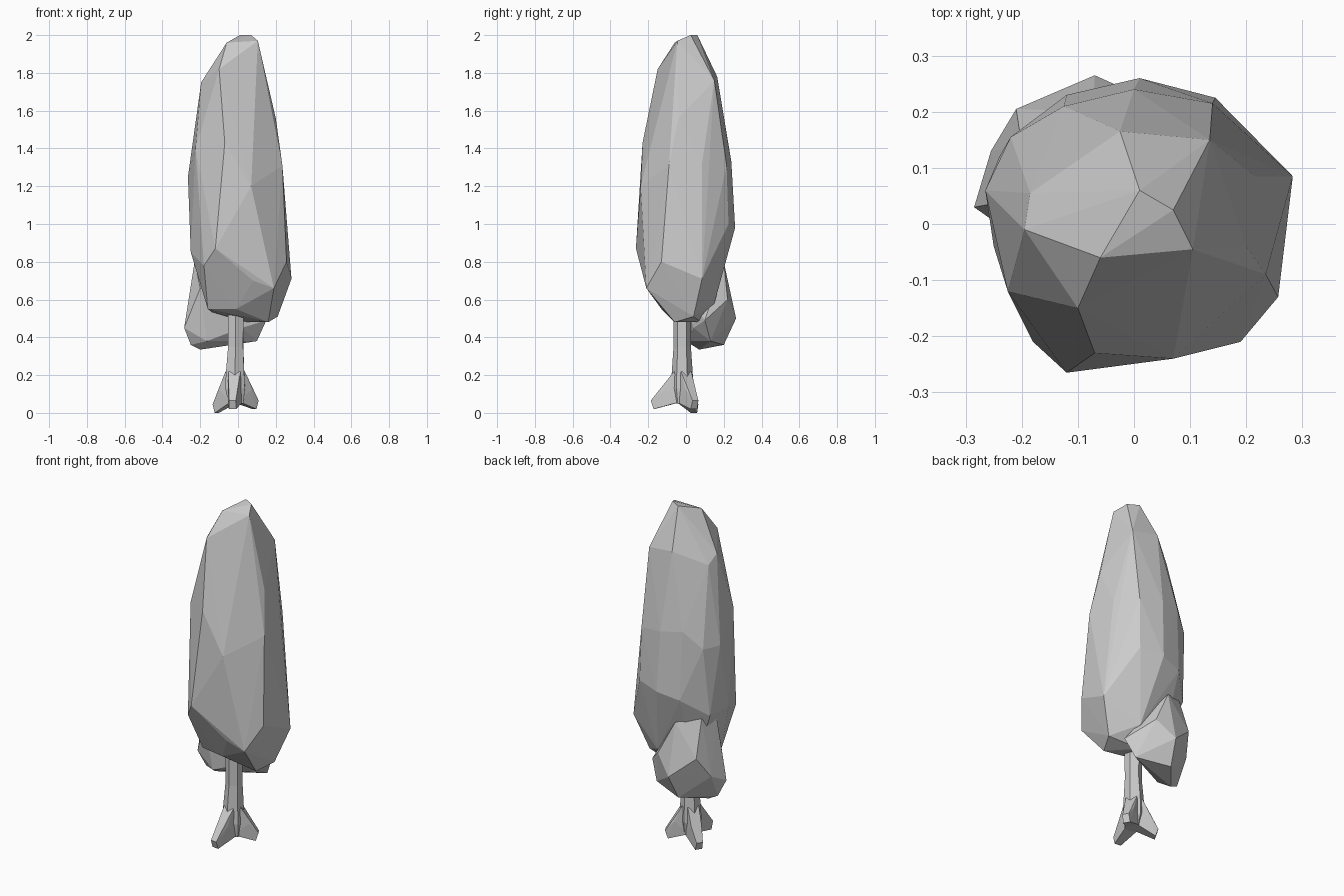
import bpy, bmesh
from math import cos, sin, tau
from mathutils import Vector


def hull(name, points):
    """Faceted low-poly solid wrapped around a few contour points."""
    bm = bmesh.new()
    for p in points:
        bm.verts.new(p)
    bmesh.ops.convex_hull(bm, input=bm.verts[:])
    bmesh.ops.delete(bm, geom=[v for v in bm.verts if not v.link_faces], context='VERTS')
    bmesh.ops.recalc_face_normals(bm, faces=bm.faces[:])
    return finish(name, bm)


def loft(name, rings, sides, turn):
    """Tapered column through (x, y, z, radius) rings."""
    bm = bmesh.new()
    loops = [[bm.verts.new((x + r * cos(tau * i / sides + turn),
                            y + r * sin(tau * i / sides + turn), z))
              for i in range(sides)] for x, y, z, r in rings]
    for a, b in zip(loops, loops[1:]):
        for i in range(sides):
            j = (i + 1) % sides
            bm.faces.new((a[i], a[j], b[j], b[i]))
    bm.faces.new(loops[0][::-1])
    bm.faces.new(loops[-1])
    return finish(name, bm)


def finish(name, bm):
    mesh = bpy.data.meshes.new(name)
    bm.to_mesh(mesh)
    bm.free()
    obj = bpy.data.objects.new(name, mesh)
    bpy.context.collection.objects.link(obj)
    return obj


# Main foliage: contours from the tip down to the hem
tip = [(0.01, 0.06, 2), (0.07, 0.025, 2), (0.105, -0.045, 1.97), (-0.06, -0.06, 1.96)]
shoulder = [(-0.10, -0.15, 1.82), (-0.195, -0.01, 1.75), (-0.185, 0.055, 1.70),
            (-0.025, 0.165, 1.78), (0.135, 0.15, 1.76), (0.20, -0.04, 1.56)]
belly = [(-0.07, -0.23, 1.43), (0.07, -0.24, 1.20), (0.235, -0.09, 1.31),
         (0.215, 0.085, 1.32), (0.14, 0.215, 1.31), (0.0, 0.24, 1.33),
         (-0.125, 0.21, 1.35), (-0.22, 0.155, 1.25), (-0.265, 0.06, 1.25),
         (-0.225, -0.12, 1.40)]
skirt = [(-0.12, -0.265, 0.87), (-0.18, -0.21, 0.78), (-0.25, -0.04, 0.85),
         (-0.24, 0.12, 0.85), (-0.12, 0.23, 0.95), (0.01, 0.26, 0.98),
         (0.145, 0.225, 1.0), (0.283, 0.085, 0.71), (0.257, -0.13, 0.80),
         (0.19, -0.21, 0.66), (0.08, -0.22, 0.70)]
hem = [(-0.16, -0.10, 0.55), (-0.01, -0.13, 0.55), (0.16, -0.06, 0.48),
       (0.21, 0.04, 0.51), (0.03, 0.08, 0.48), (-0.12, 0.08, 0.52), (0.08, 0.15, 0.58)]
hull("main_foliage", tip + shoulder + belly + skirt + hem)

# Smaller clump low on the back left
clump_top = [(-0.23, 0.04, 0.80), (-0.20, 0.14, 0.83), (-0.07, 0.20, 0.80)]
clump_middle = [(-0.285, 0.03, 0.45), (-0.255, 0.13, 0.50), (-0.21, 0.205, 0.62),
                (-0.07, 0.265, 0.50), (0.03, 0.22, 0.60), (0.15, 0.10, 0.49),
                (-0.20, -0.03, 0.66)]
clump_bottom = [(-0.25, 0.06, 0.36), (-0.20, 0.07, 0.335), (-0.165, 0.0, 0.38),
                (-0.09, 0.20, 0.36), (0.10, 0.13, 0.38), (0.02, 0.04, 0.45)]
hull("lower_foliage", clump_top + clump_middle + clump_bottom)

# Trunk
loft("trunk", [(-0.01, -0.02, 0.05, 0.045), (-0.015, -0.02, 0.13, 0.06),
               (-0.015, -0.02, 0.22, 0.055), (-0.012, -0.02, 0.35, 0.046),
               (-0.012, -0.02, 0.62, 0.048)], 6, 0.5)

# Three splayed roots
base = Vector((-0.015, -0.02, 0))
for name, tip_xy, low in (("left_root", (-0.125, 0.05), 0.0),
                          ("right_root", (0.10, 0.05), 0.02),
                          ("front_root", (-0.03, -0.185), 0.02)):
    end = Vector((*tip_xy, 0))
    out = (end - base).normalized()
    side = Vector((-out.y, out.x, 0))
    points = []
    for centre, width, z in ((base, 0.04, 0.06), (base + out * 0.04, 0.032, 0.22),
                             (base + out * 0.085, 0.03, 0.125), (end, 0.018, low + 0.045),
                             (end - out * 0.015, 0.02, low)):
        for s in (-1, 1):
            p = centre + side * width * s
            points.append((p.x, p.y, z))
    hull(name, points)
